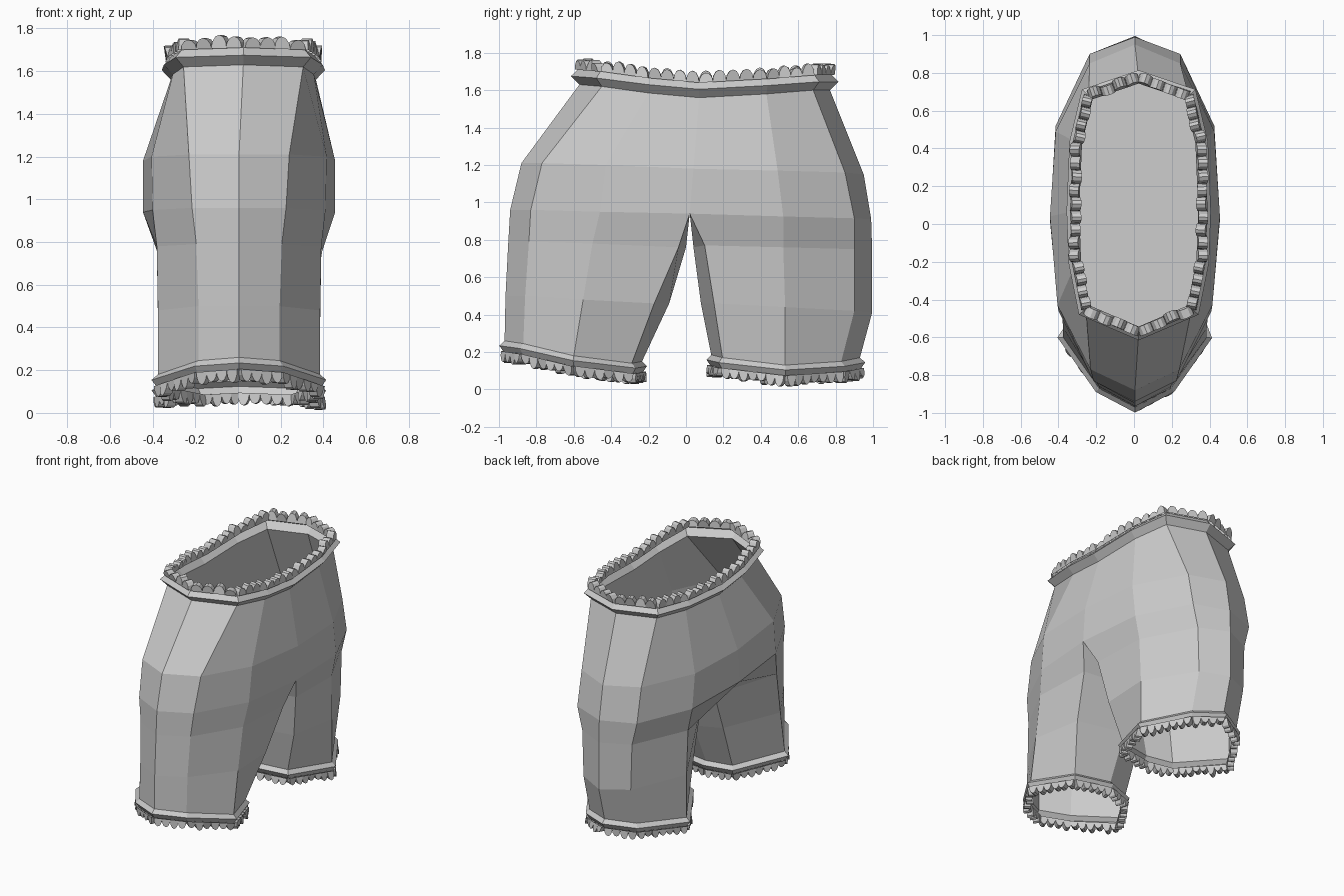
import bpy, bmesh, math, random
from mathutils import Vector

if "Cube" in bpy.data.objects:
    bpy.data.objects.remove(bpy.data.objects["Cube"])

random.seed(3)
CX = 0.02          # slight sideways offset of the centre seams
UP = Vector((0, 0, 1))


def ring(xs, ys, zs, cx=CX):
    """Closed loop from a half outline running seam to seam, mirrored in x."""
    half = list(zip(xs, ys, zs))
    pts = [(cx + x, y, z) for x, y, z in half]
    pts += [(cx - x, y, z) for x, y, z in half[-2:0:-1]]
    return [Vector(p) for p in pts]


def loft(bm, rings):
    rows = [[bm.verts.new(p) for p in r] for r in rings]
    n = len(rows[0])
    for a, b in zip(rows, rows[1:]):
        for i in range(n):
            j = (i + 1) % n
            bm.faces.new((a[i], a[j], b[j], b[i]))


def finish(bm, name, weld=True):
    if weld:
        bmesh.ops.remove_doubles(bm, verts=bm.verts, dist=0.0005)
    bmesh.ops.recalc_face_normals(bm, faces=bm.faces)
    me = bpy.data.meshes.new(name)
    bm.to_mesh(me)
    bm.free()
    ob = bpy.data.objects.new(name, me)
    bpy.context.collection.objects.link(ob)
    return ob


def outward(a, b, centre):
    t = b - a
    n = Vector((t.y, -t.x, 0)).normalized()
    return n if n.dot((a + b) / 2 - centre) > 0 else -n


def offset(loop, out, dz):
    """Push a loop outward by 'out' and shift it by dz."""
    c = sum(loop, Vector()) / len(loop)
    res = []
    for i, p in enumerate(loop):
        n1 = outward(loop[i - 1], p, c)
        n2 = outward(p, loop[(i + 1) % len(loop)], c)
        m = (n1 + n2).normalized()
        res.append(p + m * out / max(0.7, m.dot(n1)) + UP * dz)
    return res


def band(name, loop, out, height, ridge):
    """Trim band with one ridge line; returns its far edge."""
    edge = offset(loop, 0.0, height)
    bm = bmesh.new()
    loft(bm, [loop, offset(loop, out, height * ridge), edge])
    finish(bm, name)
    return edge


def ruffle(name, loop, spacing, height, depth, sign):
    """Row of small half-round scallops standing along the loop."""
    c = sum(loop, Vector()) / len(loop)
    bm = bmesh.new()
    for i, a in enumerate(loop):
        b = loop[(i + 1) % len(loop)]
        n = outward(a, b, c)
        t = (b - a).normalized()
        count = max(1, round((b - a).length / spacing))
        w = (b - a).length / count * 0.52
        for k in range(count):
            p = a.lerp(b, (k + 0.5) / count)
            h = height * random.uniform(0.75, 1.1)
            tilt = random.uniform(-0.012, 0.015)
            sides = []
            for d in (-depth * 0.5, depth * 0.5):
                row = []
                for s in range(7):
                    ang = math.pi * s / 6
                    q = p + t * (w * math.cos(ang)) + n * d
                    q += UP * sign * (h * math.sin(ang) - 0.01)
                    q += n * tilt * math.sin(ang)
                    row.append(bm.verts.new(q))
                sides.append(row)
            r0, r1 = sides
            for s in range(6):
                bm.faces.new((r0[s], r0[s + 1], r1[s + 1], r1[s]))
            bm.faces.new(r0)
            bm.faces.new(r1[::-1])
    finish(bm, name, weld=False)


# Seat: waist, hip and crotch-level rings (half outlines, front seam to back seam)
waist = ring([0, .28, .33, .34, .325, .265, 0],
             [-.57, -.45, -.2, .07, .43, .68, .77],
             [1.63, 1.62, 1.585, 1.56, 1.58, 1.6, 1.6], 0.025)
hip = ring([0, .235, .41, .45, .42, .24, 0],
           [-.88, -.77, -.43, .04, .49, .85, .95],
           [1.21, 1.21, 1.2, 1.18, 1.17, 1.16, 1.15], 0.005)
low = ring([0, .22, .405, .45, .42, .24, 0],
           [-.94, -.83, -.46, .02, .52, .90, .99],
           [.96, .96, .95, .94, .925, .915, .91], 0.005)
crotch = Vector((CX, .02, .94))

# Legs: half outlines from the outer seam to the inner seam
LEG_X = ([0, .2, .385, .39, 0], [0, .19, .38, .34, 0], [0, .19, .38, .26, 0])
LEFT_INNER_X = (-.2, -.18, -.17)      # the left inner corner is tucked in
LEGS = {
    "front_leg": dict(
        top=[low[i] for i in (0, 1, 2, 3)] + [crotch] + [low[i] for i in (9, 10, 11)],
        ys=([-.95, -.84, -.5, -.04, .0], [-.965, -.86, -.55, -.17, -.09],
            [-.97, -.87, -.6, -.29, -.235]),
        zs=([.79, .79, .78, .76, .76], [.5, .5, .48, .46, .46],
            [.26, .245, .18, .14, .15])),
    "back_leg": dict(
        top=[low[i] for i in (6, 5, 4, 3)] + [crotch] + [low[i] for i in (9, 8, 7)],
        ys=([.995, .9, .52, .1, .04], [.995, .9, .53, .15, .08],
            [.93, .83, .53, .195, .135]),
        zs=([.75, .75, .76, .77, .76], [.41, .42, .44, .46, .46],
            [.17, .15, .13, .17, .185])),
}

bm = bmesh.new()
loft(bm, [waist, hip, low])
cuffs = {}
for name, leg in LEGS.items():
    rings = [leg["top"]]
    for x, y, z, left in zip(LEG_X, leg["ys"], leg["zs"], LEFT_INNER_X):
        r = ring(x, y, z, 0.005)
        r[5].x = left
        rings.append(r)
    loft(bm, rings)
    cuffs[name] = rings[-1]
finish(bm, "shorts_body")

# Closed inner floor at crotch level, folded along the middle
bm = bmesh.new()
for ids in ((9, 10, 11, 0, 1, 2, 3), (3, 4, 5, 6, 7, 8, 9)):
    bm.faces.new([bm.verts.new(low[i]) for i in ids])
finish(bm, "inner_floor")

# Waistband and its ruffle
edge = band("waistband", waist, 0.042, 0.09, 0.5)
ruffle("waist_ruffle", edge, 0.07, 0.06, 0.05, 1)

# Leg cuffs and their ruffles
for name, loop in cuffs.items():
    edge = band(name + "_cuff", loop, 0.025, -0.065, 0.4)
    ruffle(name + "_ruffle", edge, 0.052, 0.058, 0.045, -1)
